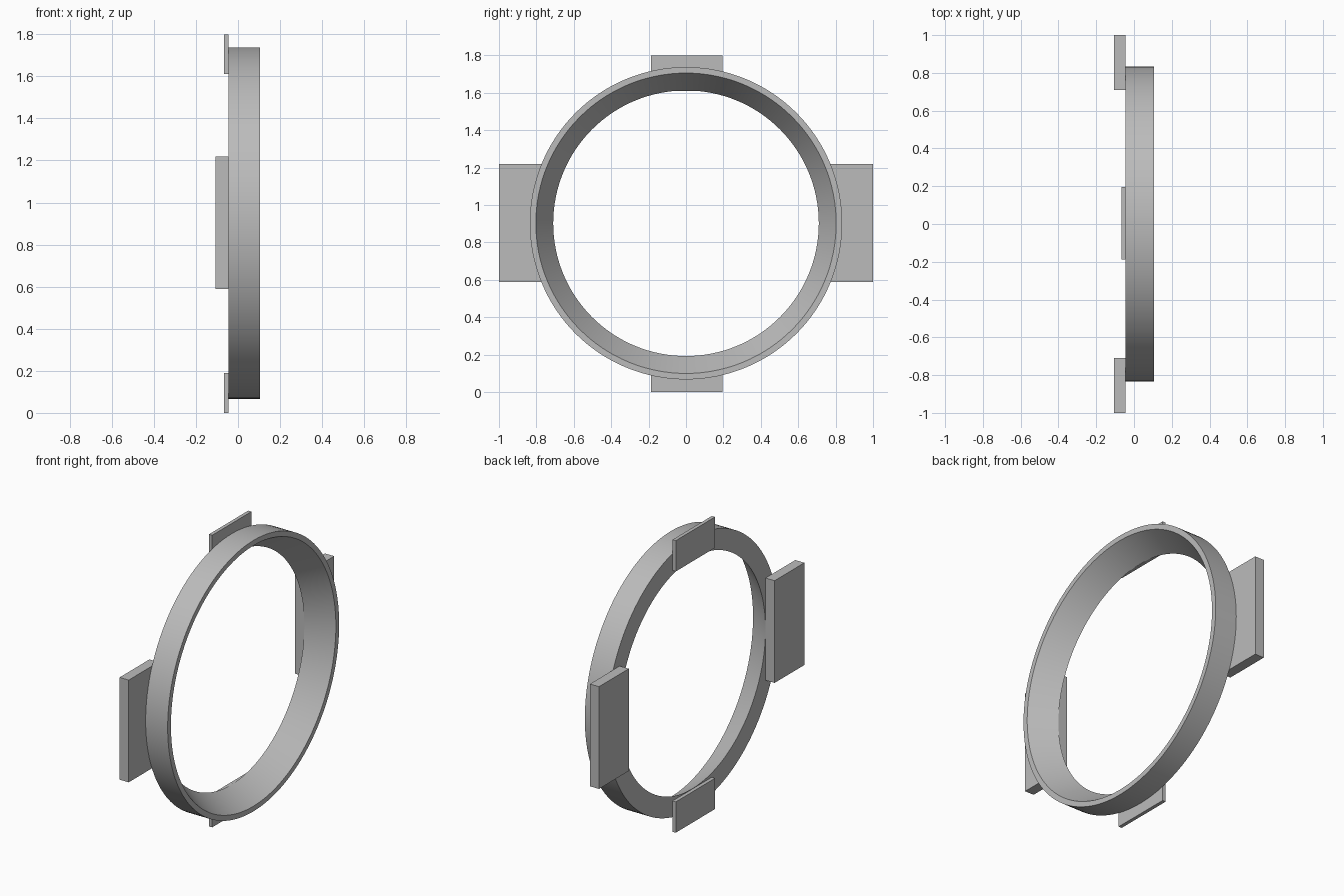
import bpy
import bmesh
from math import pi
from mathutils import Matrix, Vector

cube = bpy.data.objects.get("Cube")
if cube:
    bpy.data.objects.remove(cube, do_unlink=True)

CENTRE_Z = 0.902
BACK_X = -0.045

grey = bpy.data.materials.new("plain_grey")
grey.use_nodes = True
colour = (0.5, 0.5, 0.5, 1)
grey.diffuse_color = colour
grey.node_tree.nodes["Principled BSDF"].inputs["Base Color"].default_value = colour


def make_object(name, bm):
    bmesh.ops.recalc_face_normals(bm, faces=bm.faces)
    mesh = bpy.data.meshes.new(name)
    bm.to_mesh(mesh)
    bm.free()
    mesh.materials.append(grey)
    obj = bpy.data.objects.new(name, mesh)
    bpy.context.collection.objects.link(obj)
    return obj


def plate(name, low, high):
    low, high = Vector(low), Vector(high)
    bm = bmesh.new()
    place = Matrix.Translation((low + high) / 2) @ Matrix.Diagonal((*(high - low), 1))
    bmesh.ops.create_cube(bm, size=1, matrix=place)
    return make_object(name, bm)


# Ring: straight outer wall, inner wall flaring towards the open side
profile = [(BACK_X, 0.71), (BACK_X, 0.835), (0.105, 0.835), (0.105, 0.803)]
bm = bmesh.new()
verts = [bm.verts.new((x, 0, r)) for x, r in profile]
edges = [bm.edges.new((verts[i], verts[(i + 1) % 4])) for i in range(4)]
bmesh.ops.spin(bm, geom=verts + edges, cent=(0, 0, 0), axis=(1, 0, 0),
               angle=2 * pi, steps=128, use_merge=True)
bmesh.ops.remove_doubles(bm, verts=bm.verts, dist=0.0001)
bmesh.ops.translate(bm, verts=bm.verts, vec=(0, 0, CENTRE_Z))
ring = make_object("ring", bm)
bpy.context.view_layer.objects.active = ring
ring.select_set(True)
bpy.ops.object.shade_smooth_by_angle(angle=pi / 6)

# Thick mounting plates at the sides
plate("front_plate", (-0.107, -1, 0.588), (BACK_X, -0.71, 1.218))
plate("back_plate", (-0.107, 0.71, 0.588), (BACK_X, 1, 1.218))

# Thin mounting plates above and below
plate("bottom_plate", (-0.067, -0.187, 0), (BACK_X, 0.195, 0.19))
plate("top_plate", (-0.067, -0.187, 1.61), (BACK_X, 0.195, 1.8))
